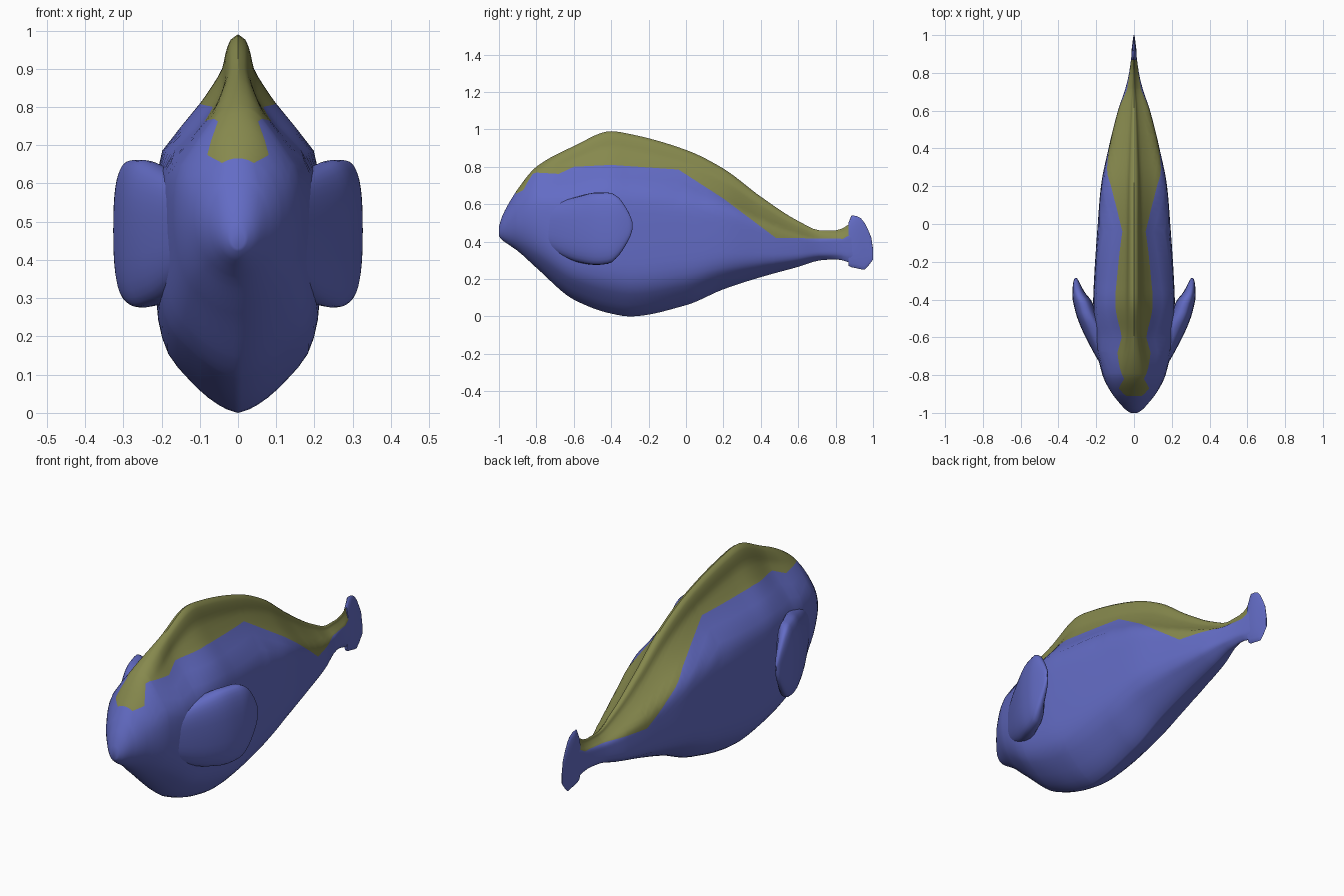
import bpy, bmesh, math

if "Cube" in bpy.data.objects:
    bpy.data.objects.remove(bpy.data.objects["Cube"])


def material(name, colour):
    m = bpy.data.materials.new(name)
    m.diffuse_color = (*colour, 1)
    m.use_nodes = True
    m.node_tree.nodes["Principled BSDF"].inputs["Base Color"].default_value = m.diffuse_color
    return m


blue = material("blue_skin", (0.125, 0.15, 0.56))
olive = material("olive_back", (0.24, 0.25, 0.075))


def linear(table, x, c):
    for a, b in zip(table, table[1:]):
        if x <= b[0]:
            f = max(0, (x - a[0]) / (b[0] - a[0]))
            return a[c] + f * (b[c] - a[c])
    return table[-1][c]


def smooth(table, x, c):
    """Monotone cubic interpolation of column c."""
    n = len(table)
    d = [(table[i + 1][c] - table[i][c]) / (table[i + 1][0] - table[i][0]) for i in range(n - 1)]

    def slope(i):
        if i == 0 or i == n - 1:
            return d[min(i, n - 2)]
        p, q = d[i - 1], d[i]
        return 2 * p * q / (p + q) if p * q > 0 else 0

    i = 0
    while i < n - 2 and x > table[i + 1][0]:
        i += 1
    h = table[i + 1][0] - table[i][0]
    t = (x - table[i][0]) / h
    a, b = table[i][c], table[i + 1][c]
    return (a * (1 + 2 * t) * (1 - t) ** 2 + b * t * t * (3 - 2 * t)
            + h * t * (1 - t) ** 2 * slope(i) + h * t * t * (t - 1) * slope(i + 1))


def finish(name, bm, angle=50):
    bmesh.ops.recalc_face_normals(bm, faces=bm.faces)
    me = bpy.data.meshes.new(name)
    bm.to_mesh(me)
    bm.free()
    me.materials.append(blue)
    me.materials.append(olive)
    ob = bpy.data.objects.new(name, me)
    bpy.context.collection.objects.link(ob)
    bpy.ops.object.select_all(action='DESELECT')
    ob.select_set(True)
    bpy.context.view_layer.objects.active = ob
    bpy.ops.object.shade_smooth_by_angle(angle=math.radians(angle))
    return ob


def loft(rings, paint=None):
    bm = bmesh.new()
    vs = [[bm.verts.new(p) for p in r] for r in rings]
    n = len(vs[0])
    for i in range(len(vs) - 1):
        for j in range(n):
            k = (j + 1) % n
            f = bm.faces.new((vs[i][j], vs[i][k], vs[i + 1][k], vs[i + 1][j]))
            if paint and paint(i, j):
                f.material_index = 1
    bm.faces.new(vs[0])
    bm.faces.new(vs[-1])
    return bm


# Body stations: y, bottom z, top z, half width
BODY = [(-1, .43, .48, .018), (-.985, .41, .53, .042), (-.95, .385, .60, .075), (-.9, .35, .68, .115),
        (-.8, .26, .80, .167), (-.6, .09, .91, .207), (-.4, .015, .99, .216), (-.3, 0, .975, .212),
        (0, .06, .89, .192), (.2, .145, .79, .175), (.4, .21, .64, .135), (.6, .265, .51, .085),
        (.72, .30, .46, .045), (.8, .305, .46, .026), (.9, .28, .51, .012)]
# Cross-section: height fraction, width fraction
SECTION = [(0, 0), (.006, .1), (.02, .23), (.05, .42), (.1, .65), (.15, .84), (.2, .93), (.27, .985),
           (.42, 1), (.6, .99), (.7, .9), (.75, .7), (.8, .51), (.87, .29), (.91, .19), (.95, .15),
           (.985, .09), (1, 0)]
# Lower edge of the olive back: y, z
EDGE = [(-1, .46), (-.91, .655), (-.87, .675), (-.82, .77), (-.68, .762), (-.6, .80), (-.4, .81),
        (-.04, .785), (.2, .63), (.48, .42), (.84, .415), (.9, .45)]

LOW, HIGH = 20, 12
ys = sorted(set([r[0] for r in BODY] + [r[0] for r in EDGE] + [-.995]
                + [round(-.97 + .03 * i, 3) for i in range(62)]))


def body_ring(y):
    lo, hi, w = (smooth(BODY, y, c) for c in (1, 2, 3))
    tb = min(.96, max(.3, (linear(EDGE, y, 1) - lo) / (hi - lo)))
    ts = [tb * (1 - math.cos(math.pi / 2 * i / LOW)) for i in range(LOW)]
    ts += [tb + (1 - tb) * math.sin(math.pi / 2 * i / HIGH) for i in range(HIGH + 1)]
    k = min(1, max(0, (y + .95) / .4))
    k = k * k * (3 - 2 * k)
    side = []
    for t in ts:
        rnd = math.sqrt(max(0, 1 - (2 * t - 1) ** 2))
        side.append((w * (k * smooth(SECTION, t, 1) + (1 - k) * rnd), lo + t * (hi - lo)))
    return [(x, y, z) for x, z in side] + [(-x, y, z) for x, z in side[-2:0:-1]]


def is_back(i, j):
    return ys[i] >= -.912 and LOW <= j < LOW + 2 * HIGH


finish("body", loft([body_ring(y) for y in ys], is_back))

# Pectoral fins: y, centre x, half thickness, bottom z, top z
FIN = [(-.74, .13, .05, .36, .60), (-.66, .165, .06, .32, .62), (-.58, .2, .066, .29, .64),
       (-.48, .25, .056, .275, .662), (-.41, .273, .05, .283, .662), (-.36, .294, .032, .325, .635),
       (-.32, .303, .02, .385, .58), (-.295, .307, .011, .435, .53), (-.285, .308, .003, .47, .50)]


def fin_ring(y, side):
    x, th, lo, hi = (smooth(FIN, y, c) for c in (1, 2, 3, 4))
    ring = []
    for i in range(32):
        a = 2 * math.pi * i / 32
        c, s = math.cos(a), math.sin(a)
        px = math.copysign(abs(c) ** .75, c)
        pz = math.copysign(abs(s) ** .75, s)
        ring.append((side * (x + th * px), y, (lo + hi) / 2 + pz * (hi - lo) / 2))
    return ring


fin_ys = [-.74 + .455 * math.sin(math.pi / 2 * i / 22) for i in range(23)]
for side, label in ((-1, "left"), (1, "right")):
    finish(label + "_fin", loft([fin_ring(y, side) for y in fin_ys]))

# Tail fin: thin plate, thicker at its base, tapering to the rear edge
TAIL = [(.868, .27, .30), (.885, .262, .54), (.91, .258, .537), (.935, .252, .525),
        (.955, .25, .50), (.975, .27, .46), (.99, .29, .425), (1, .305, .36)]
rings = []
for i, (y, lo, hi) in enumerate(TAIL):
    w = .014 if i < 3 else .012 * (1.02 - y) / .09
    if i == 0:
        lo, hi = .272, .50
    m, h = (lo + hi) / 2, (hi - lo) / 2
    rings.append([(w * math.cos(a), y, m + h * math.copysign(abs(math.sin(a)) ** .8, math.sin(a)))
                  for a in (2 * math.pi * k / 20 for k in range(20))])
finish("tail_fin", loft(rings), 35)
